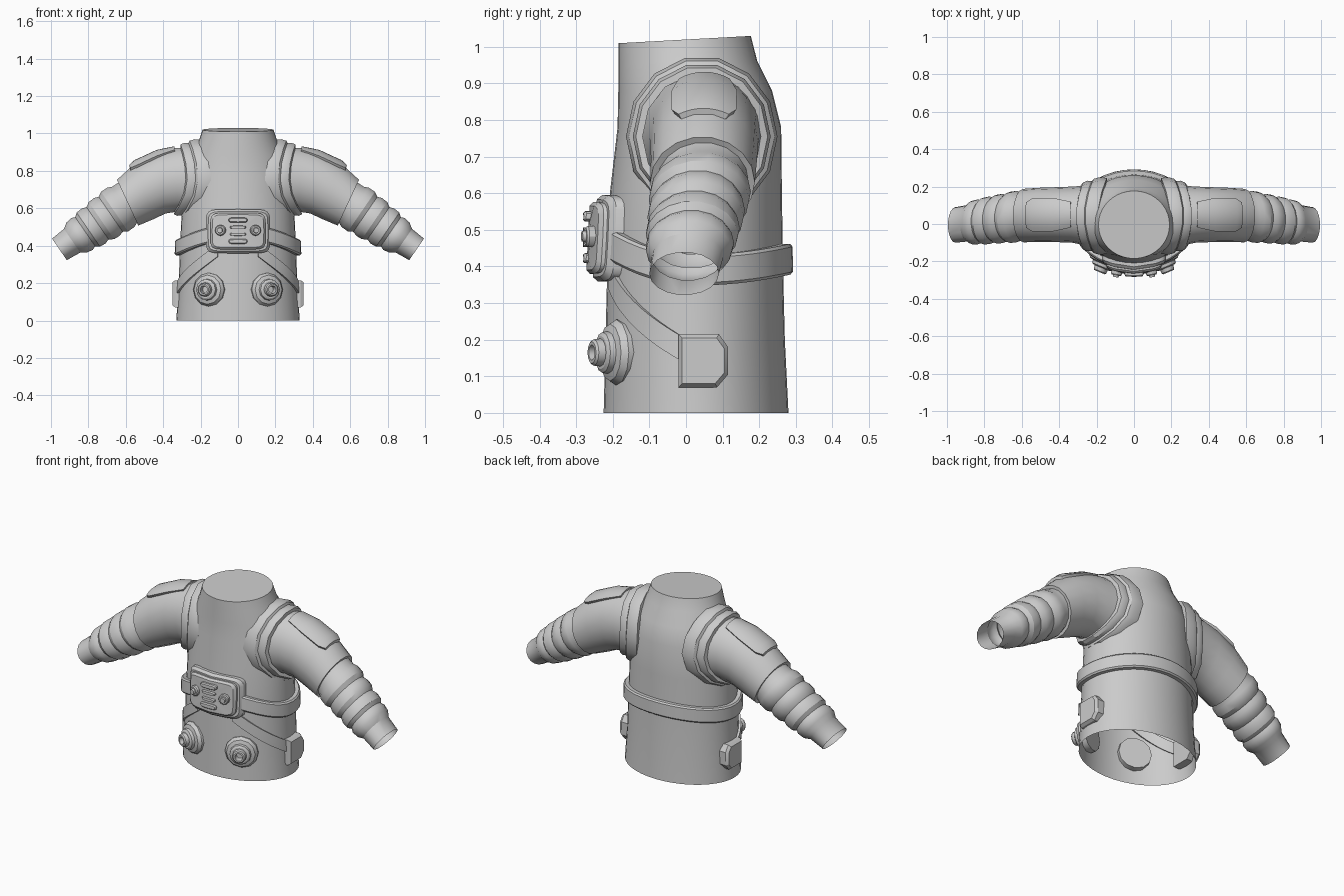
import bpy, bmesh, math
from mathutils import Vector

if "Cube" in bpy.data.objects:
    bpy.data.objects.remove(bpy.data.objects["Cube"])

grey = bpy.data.materials.new("suit grey")
grey.diffuse_color = (0.6, 0.6, 0.6, 1)
grey.use_nodes = True
grey.node_tree.nodes["Principled BSDF"].inputs["Base Color"].default_value = grey.diffuse_color
TAU = 2 * math.pi


def skin(name, rows, loop_u=True, loop_v=False, cap_first=False, cap_last=False, mirror=False):
    """Join rows of points into a surface; optionally closed, capped, mirrored."""
    bm = bmesh.new()
    vs = [[bm.verts.new(p) for p in row] for row in rows]
    n, m = len(vs), len(vs[0])
    for i in range(n if loop_v else n - 1):
        for j in range(m if loop_u else m - 1):
            a, b = vs[i], vs[(i + 1) % n]
            bm.faces.new((a[j], a[(j + 1) % m], b[(j + 1) % m], b[j]))
    if cap_first:
        bm.faces.new(vs[0][::-1])
    if cap_last:
        bm.faces.new(vs[-1])
    bmesh.ops.recalc_face_normals(bm, faces=bm.faces)
    me = bpy.data.meshes.new(name)
    bm.to_mesh(me)
    bm.free()
    me.materials.append(grey)
    ob = bpy.data.objects.new(name, me)
    bpy.context.collection.objects.link(ob)
    if mirror:
        ob.modifiers.new("Mirror", 'MIRROR')
    return ob


def angles(n):
    return [TAU * k / n for k in range(n)]


# torso: z, half width, front y, back y
TORSO = [(0, .33, -.225, .28), (.2, .317, -.22, .27), (.4, .31, -.215, .265), (.6, .30, -.208, .262),
         (.78, .28, -.187, .26), (.88, .25, -.185, .235), (.96, .21, -.185, .195), (1.02, .19, -.185, .177)]


def torso_at(z):
    for a, b in zip(TORSO, TORSO[1:]):
        if z <= b[0]:
            t = (z - a[0]) / (b[0] - a[0])
            return [p + (q - p) * t for p, q in zip(a, b)][1:]
    return TORSO[-1][1:]


def on_torso(th, z, off=0.0):
    """Point on the torso; th = 0 faces front, 90 degrees faces +x."""
    rx, f, b = torso_at(z)
    return Vector(((rx + off) * math.sin(th), (f + b) / 2 - ((b - f) / 2 + off) * math.cos(th), z))


rows = [[on_torso(a, z) for a in angles(40)] for z, *_ in TORSO]
for p in rows[-1]:
    p.z += .055 * p.y                      # neck opening rises to the back
skin("torso", rows, cap_last=True)


# belt: dips at the hips
def belt_z(th):
    c = math.cos(th)
    return .39 + (.085 if c > 0 else .03) * c * c


skin("belt", [[on_torso(a, belt_z(a) + dz, off) for dz, off in
               ((-.042, -.01), (-.042, .02), (-.034, .027), (.034, .027), (.042, .02), (.042, -.01))]
              for a in angles(40)], loop_v=True)

# diagonal straps to the side pouches
strap = []
for k in range(13):
    t = k / 12
    th, z = math.radians(20 + 68 * t), .375 - .27 * t + .055 * t * t
    strap.append([on_torso(th, z + dz, off) for dz, off in ((-.034, -.01), (-.034, .012), (.034, .012), (.034, -.01))])
skin("strap", strap, cap_first=True, cap_last=True, mirror=True)

# side pouches
outline = [(-.02, .07), (.085, .07), (.115, .105), (.115, .18), (.09, .215), (-.02, .215)]
skin("side_pouch", [[(x, .045 + (y - .045) * s, .142 + (z - .142) * s) for y, z in outline]
                    for x, s in ((.28, 1), (.335, 1), (.35, .86))], cap_first=True, cap_last=True, mirror=True)

# shoulder rings: curved around the side of the torso


def shoulder(a, s, dx):
    c, d = math.cos(a), math.sin(a)
    x = .285 - .10 * (s * c) ** 2 - .05 * max(0, s * d) ** 2
    return Vector((x + dx, .043 + .207 * s * c, .755 + .22 * s * d))


skin("shoulder_ring", [[shoulder(a, s, dx) for a in angles(14)] for s, dx in
                       ((.84, -.07), (.98, -.045), (1.0, .0), (.96, .022), (.9, .022), (.91, .045),
                        (.87, .062), (.78, .055))], mirror=True)


# sleeve sections: x, y, z of the centre, tilt in degrees, half depth, half height
def section(x, y, z, tilt, ry, rz, angs):
    t = math.radians(tilt)
    return [Vector((x + math.sin(t) * rz * math.sin(a), y + ry * math.cos(a), z + math.cos(t) * rz * math.sin(a)))
            for a in angs]


UPPER = [(.33, .05, .752, 3, .15, .172), (.41, .05, .735, 8, .147, .167),
         (.50, .049, .692, 18, .145, .160), (.59, .045, .63, 25, .143, .137)]
arc = angles(18)
skin("upper_sleeve", [[shoulder(a, .8, .0) for a in arc]] + [section(*u, arc) for u in UPPER]
     + [section(.588, .045, .63, 25, .125, .118, arc)], mirror=True)

# raised plate on top of the upper sleeve
plate = []
for k, (u, half, off) in enumerate(((UPPER[0], 24, -.01), (UPPER[0], 26, .008), (UPPER[1], 34, .012),
                                    (UPPER[2], 34, .014), ((.525, .048, .675, 20, .144, .155), 26, .012),
                                    ((.527, .048, .673, 20, .144, .155), 24, -.01))):
    angs = [math.radians(90 + half * (j / 4 - 1)) for j in range(9)]
    x, y, z, t, ry, rz = u
    top = section(x, y, z, t, ry + off, rz + off, angs)
    low = section(x, y, z, t, ry - .01, rz - .01, [angs[0], angs[-1]])
    plate.append([low[0]] + top + [low[1]])
skin("sleeve_plate", plate, loop_u=False, mirror=True)

# pleated forearm: distance along the sleeve, radius
PLEATS = [(-.02, .118), (.02, .119), (.045, .130), (.085, .130), (.11, .115), (.135, .124), (.17, .122),
          (.195, .106), (.22, .115), (.255, .112), (.275, .096), (.295, .104), (.33, .099), (.36, .078), (.442, .071)]
skin("forearm_sleeve", [section(.59 + .825 * s, .045 - .113 * s, .63 - .565 * s, 34.4, r + .024 * max(.3, s / .442), r, arc)
                        for s, r in PLEATS], mirror=True)


# chest pack: rounded pads bent around the body
def pad(name, cx, cz, w, h, steps, corner=.3):
    """steps = (inset, y) from back to front."""
    rows = []
    for inset, y in steps:
        row = []
        for a in angles(24):
            c, s = math.cos(a), math.sin(a)
            x = cx + math.copysign(abs(c) ** corner, c) * (w - inset)
            dz = math.copysign(abs(s) ** corner, s) * (h - inset * h / w if inset > h * .5 else h - inset)
            row.append((x, y + 1.4 * x * x - .05 * dz * -1, cz + dz))
        rows.append(row)
    return skin(name, rows, cap_first=True, cap_last=True)


pad("pack_base", 0, .477, .172, .118, ((0, -.17), (0, -.235), (.012, -.249), (.09, -.249), (.16, -.249)))
pad("pack_panel", 0, .478, .148, .098, ((0, -.24), (0, -.258), (.010, -.268), (.08, -.268), (.14, -.268)))
for i, (dz, w, h) in enumerate(((.057, .05, .014), (.019, .042, .008), (-.019, .042, .008), (-.057, .05, .014))):
    pad(f"pack_bar_{i + 1}", 0, .48 + dz, w, h, ((0, -.26), (0, -.276), (.005, -.282)), .5)


def lathe(name, loc, axis, profile, n, cap=True):
    """Round part: profile of (radius, distance along axis)."""
    ax = Vector(axis).normalized()
    u = ax.cross(Vector((0, 0, 1))).normalized()
    v = u.cross(ax)
    skin(name, [[Vector(loc) + ax * d + (u * math.cos(a) + v * math.sin(a)) * r for a in angles(n)]
                for r, d in profile], cap_first=True, cap_last=cap, mirror=True)


lathe("pack_knob", (.092, -.255, .482), (.2, -1, 0),
      ((.029, -.01), (.029, .014), (.024, .02), (.016, .02), (.014, .03)), 12)

# hose sockets on the lower front
lathe("hose_socket", (.152, -.18, .165), (.42, -1, 0),
      ((.088, -.02), (.09, .012), (.078, .03), (.058, .036), (.056, .052), (.046, .058), (.038, .058),
       (.036, .078), (.03, .084), (.021, .084), (.019, .05)), 12)

# smooth shading with sharp creases
bpy.ops.object.select_all(action='SELECT')
bpy.context.view_layer.objects.active = bpy.data.objects["torso"]
bpy.ops.object.shade_smooth_by_angle(angle=math.radians(30))
